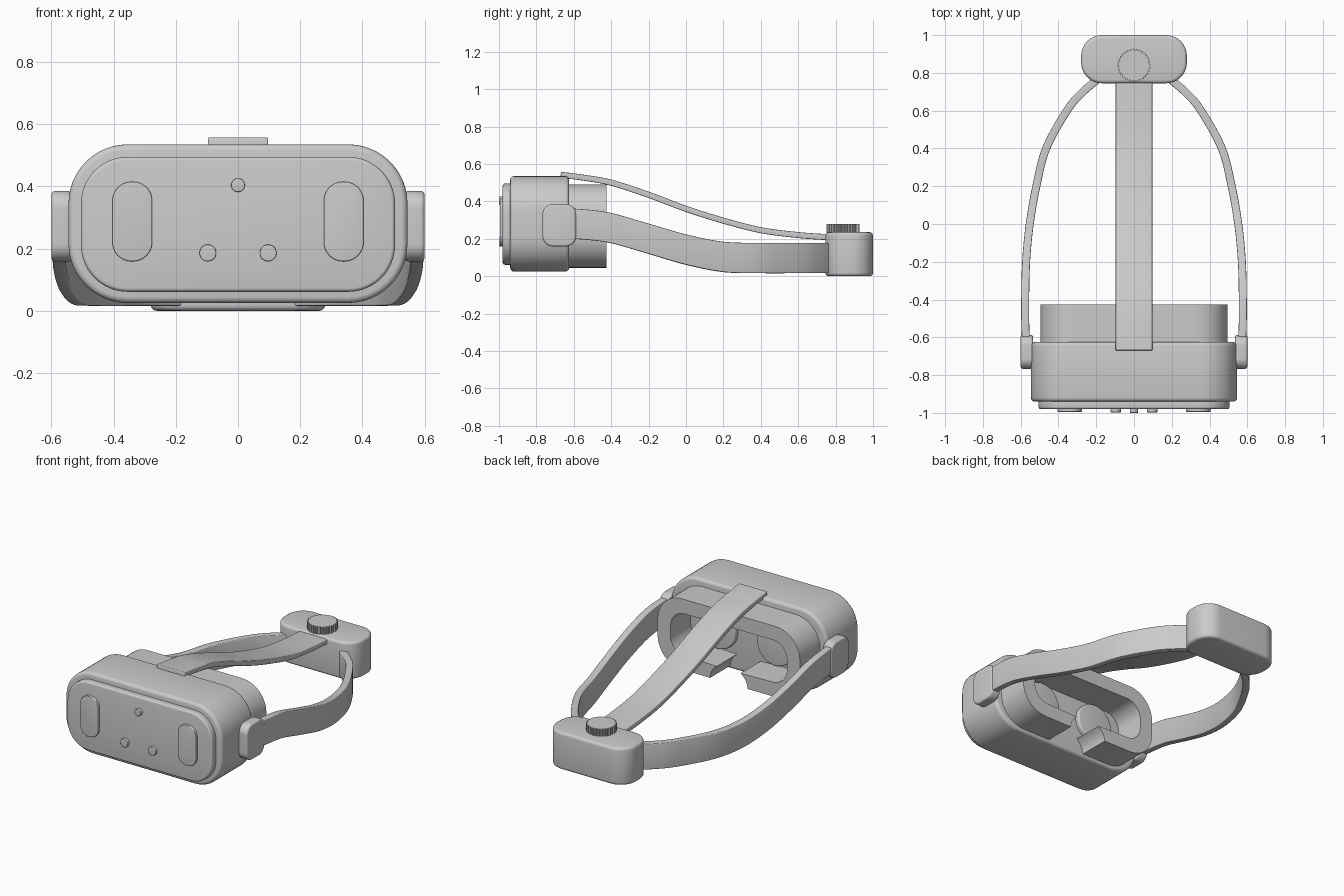
import bpy, bmesh
from math import sin, cos, pi, radians
from mathutils import Vector

if "Cube" in bpy.data.objects:
    bpy.data.objects.remove(bpy.data.objects["Cube"])


def rounded(cu, cv, hu, hv, r, n=12):
    """Rounded rectangle, counter-clockwise from the bottom-right corner."""
    pts = []
    for k, (su, sv) in enumerate([(1, -1), (1, 1), (-1, 1), (-1, -1)]):
        for i in range(n + 1):
            a = -pi / 2 + (k + i / n) * pi / 2
            pts.append((cu + su * (hu - r) + r * cos(a), cv + sv * (hv - r) + r * sin(a)))
    return pts


def circle(cu, cv, r, n=40):
    return [(cu + r * cos(2 * pi * i / n), cv + r * sin(2 * pi * i / n)) for i in range(n)]


def finish(name, bm, bevel=0, mirror=False):
    bmesh.ops.remove_doubles(bm, verts=bm.verts[:], dist=1e-5)
    bmesh.ops.recalc_face_normals(bm, faces=bm.faces[:])
    if bevel:
        edges = [e for e in bm.edges if e.calc_face_angle(0) > radians(40)]
        bmesh.ops.bevel(bm, geom=edges, offset=bevel, segments=4, profile=0.5,
                        affect='EDGES', clamp_overlap=True)
    me = bpy.data.meshes.new(name)
    bm.to_mesh(me)
    bm.free()
    ob = bpy.data.objects.new(name, me)
    bpy.context.collection.objects.link(ob)
    bpy.ops.object.select_all(action='DESELECT')
    ob.select_set(True)
    bpy.context.view_layer.objects.active = ob
    bpy.ops.object.shade_smooth_by_angle(angle=radians(30))
    if mirror:
        ob.modifiers.new("Mirror", 'MIRROR')
    return ob


def prism(name, pts, axis, d0, d1, bevel=0, mirror=False):
    """Extrude a 2D outline along one axis from d0 to d1."""
    place = {'X': lambda u, v, d: (d, u, v),
             'Y': lambda u, v, d: (u, d, v),
             'Z': lambda u, v, d: (u, v, d)}[axis]
    bm = bmesh.new()
    a, b = [[bm.verts.new(place(u, v, d)) for u, v in pts] for d in (d0, d1)]
    bm.faces.new(a)
    bm.faces.new(b)
    for i in range(len(pts)):
        j = (i + 1) % len(pts)
        bm.faces.new((a[i], a[j], b[j], b[i]))
    return finish(name, bm, bevel, mirror)


def spline(ctrl, steps=8):
    """Catmull-Rom curve through the control points."""
    c = [Vector(p) for p in ctrl]
    c = [2 * c[0] - c[1]] + c + [2 * c[-1] - c[-2]]
    out = []
    for i in range(1, len(c) - 2):
        p0, p1, p2, p3 = c[i - 1:i + 3]
        for s in range(steps):
            t = s / steps
            out.append(0.5 * (2 * p1 + (p2 - p0) * t + (2 * p0 - 5 * p1 + 4 * p2 - p3) * t * t
                              + (3 * p1 - p0 - 3 * p2 + p3) * t ** 3))
    return out + [c[-2]]


def strap(name, ctrl, wide, half_width, thickness, mirror=False):
    """Sweep a flat band along a curve."""
    path = spline(ctrl)
    w = Vector(wide) * half_width
    bm = bmesh.new()
    rings = []
    for i, p in enumerate(path):
        tan = path[min(i + 1, len(path) - 1)] - path[max(i - 1, 0)]
        n = tan.cross(w).normalized() * thickness / 2
        rings.append([bm.verts.new(p + q) for q in (w + n, n - w, -w - n, w - n)])
    for a, b in zip(rings, rings[1:]):
        for k in range(4):
            bm.faces.new((a[k], a[(k + 1) % 4], b[(k + 1) % 4], b[k]))
    bm.faces.new(rings[0])
    bm.faces.new(rings[-1])
    return finish(name, bm, 0.005, mirror)


# Headset shell and front plate
prism("visor_body", rounded(0, 0.28, 0.545, 0.255, 0.19), 'Y', -0.94, -0.625, 0.02)
prism("front_plate", rounded(0, 0.278, 0.505, 0.217, 0.15), 'Y', -0.98, -0.93, 0.012)

# Camera windows and sensors on the front
prism("camera_window", rounded(0.34, 0.287, 0.064, 0.128, 0.062), 'Y', -0.995, -0.97, 0.004, True)
prism("lower_sensor", circle(0.097, 0.186, 0.027), 'Y', -0.997, -0.97, 0.003, True)
prism("upper_sensor", circle(0, 0.404, 0.022), 'Y', -1.0, -0.97, 0.003)

# Face cushion: a ring with an arched nose gap at the bottom
outer = rounded(0, 0.268, 0.495, 0.222, 0.17)
inner = rounded(0, 0.268, 0.405, 0.132, 0.1)
arch = [(0.13 * cos(a), 0.045 + 0.11 * sin(a)) for a in [radians(10.0 * k * 0.5075) for k in range(11)]]
gap_left = [(-x, z) for x, z in arch]
prism("face_cushion", outer + gap_left + inner[::-1] + arch[::-1], 'Y', -0.64, -0.425)

# Eye lenses inside the cushion
prism("lens", circle(0.2, 0.268, 0.125, 48), 'Y', -0.64, -0.595, 0.008, True)

# Side hinges and straps
prism("strap_hinge", rounded(-0.677, 0.272, 0.09, 0.113, 0.055), 'X', 0.535, 0.6, 0.012, True)
strap("side_strap", [(0.568, -0.68, 0.282), (0.575, -0.55, 0.277), (0.576, -0.4, 0.257),
                     (0.571, -0.2, 0.2), (0.552, 0, 0.142), (0.517, 0.2, 0.103),
                     (0.465, 0.4, 0.097), (0.355, 0.6, 0.097), (0.27, 0.7, 0.097),
                     (0.15, 0.8, 0.097)], (0, 0, 1), 0.081, 0.042, True)

# Strap over the head
strap("top_strap", [(0, -0.67, 0.542), (0, -0.55, 0.527), (0, -0.4, 0.5), (0, -0.2, 0.435),
                    (0, 0, 0.36), (0, 0.2, 0.297), (0, 0.4, 0.246), (0, 0.6, 0.22),
                    (0, 0.78, 0.207)], (1, 0, 0), 0.097, 0.032)

# Rear block with ribbed tightening knob
prism("rear_block", rounded(0, 0.8725, 0.28, 0.1275, 0.11), 'Z', 0, 0.235, 0.018)
ribs = []
for i in range(128):
    r = 0.088 if i % 4 < 2 else 0.081
    ribs.append((r * cos(2 * pi * i / 128), 0.84 + r * sin(2 * pi * i / 128)))
prism("tightening_knob", ribs, 'Z', 0.225, 0.28)
